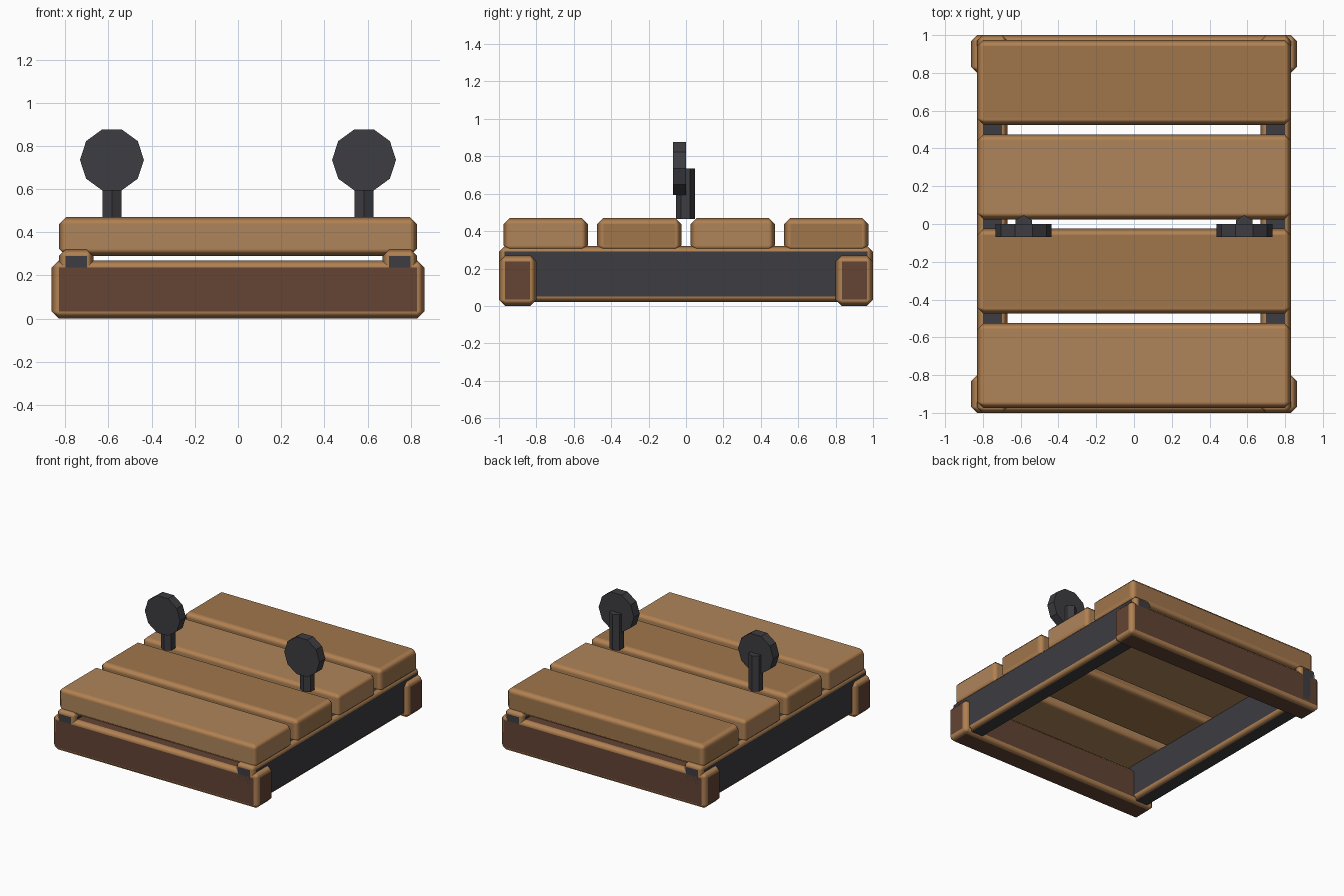
import bpy, math

if "Cube" in bpy.data.objects:
    bpy.data.objects.remove(bpy.data.objects["Cube"])


def material(name, color):
    m = bpy.data.materials.new(name)
    m.diffuse_color = (*color, 1)
    m.use_nodes = True
    m.node_tree.nodes["Principled BSDF"].inputs["Base Color"].default_value = m.diffuse_color
    return m


wood_light = material("wood_light", (0.43, 0.235, 0.105))
wood_mid = material("wood_mid", (0.35, 0.18, 0.07))
wood_dark = material("wood_dark", (0.125, 0.058, 0.034))
wood_edge = material("wood_edge", (0.44, 0.22, 0.085))
iron = material("iron", (0.047, 0.046, 0.053))


def block(name, center, size, mat, bevel=0.033):
    """Box with a one-step chamfer in the worn-edge colour."""
    bpy.ops.mesh.primitive_cube_add(size=1, location=center)
    ob = bpy.context.object
    ob.name = name
    ob.scale = size
    bpy.ops.object.transform_apply(location=False, rotation=False, scale=True)
    ob.data.materials.append(mat)
    ob.data.materials.append(wood_edge)
    bpy.ops.object.shade_smooth()
    mod = ob.modifiers.new("chamfer", 'BEVEL')
    mod.width = bevel
    mod.segments = 1
    mod.limit_method = 'ANGLE'
    mod.material = 1
    mod.harden_normals = True
    return ob


def prism(name, center, radius, depth, sides, rotation):
    bpy.ops.mesh.primitive_cylinder_add(vertices=sides, radius=radius, depth=depth,
                                        location=center, rotation=rotation)
    ob = bpy.context.object
    ob.name = name
    ob.data.materials.append(iron)
    return ob


# Deck planks in alternating tones
for i in range(4):
    block(f"deck_plank_{i + 1}", (0, -0.75 + 0.5 * i, 0.38), (1.66, 0.45, 0.18),
          wood_mid if i % 2 else wood_light)

# End beams at front and back
for name, s in (("front", -1), ("back", 1)):
    block(f"{name}_beam", (0, s * 0.9, 0.135), (1.726, 0.2, 0.27), wood_dark)

for name, s in (("left", -1), ("right", 1)):
    # Side rail running front to back
    block(f"{name}_rail", (s * 0.75, 0, 0.17), (0.16, 2.0, 0.30), iron, 0.03)
    # Six-sided post with a ten-sided disc on its front
    prism(f"{name}_post", (s * 0.584, -0.003, 0.6), 0.05, 0.27, 6, (0, 0, 0))
    prism(f"{name}_disc", (s * 0.584, -0.035, 0.735), 0.148, 0.07, 10,
          (math.pi / 2, math.pi / 2, 0))
